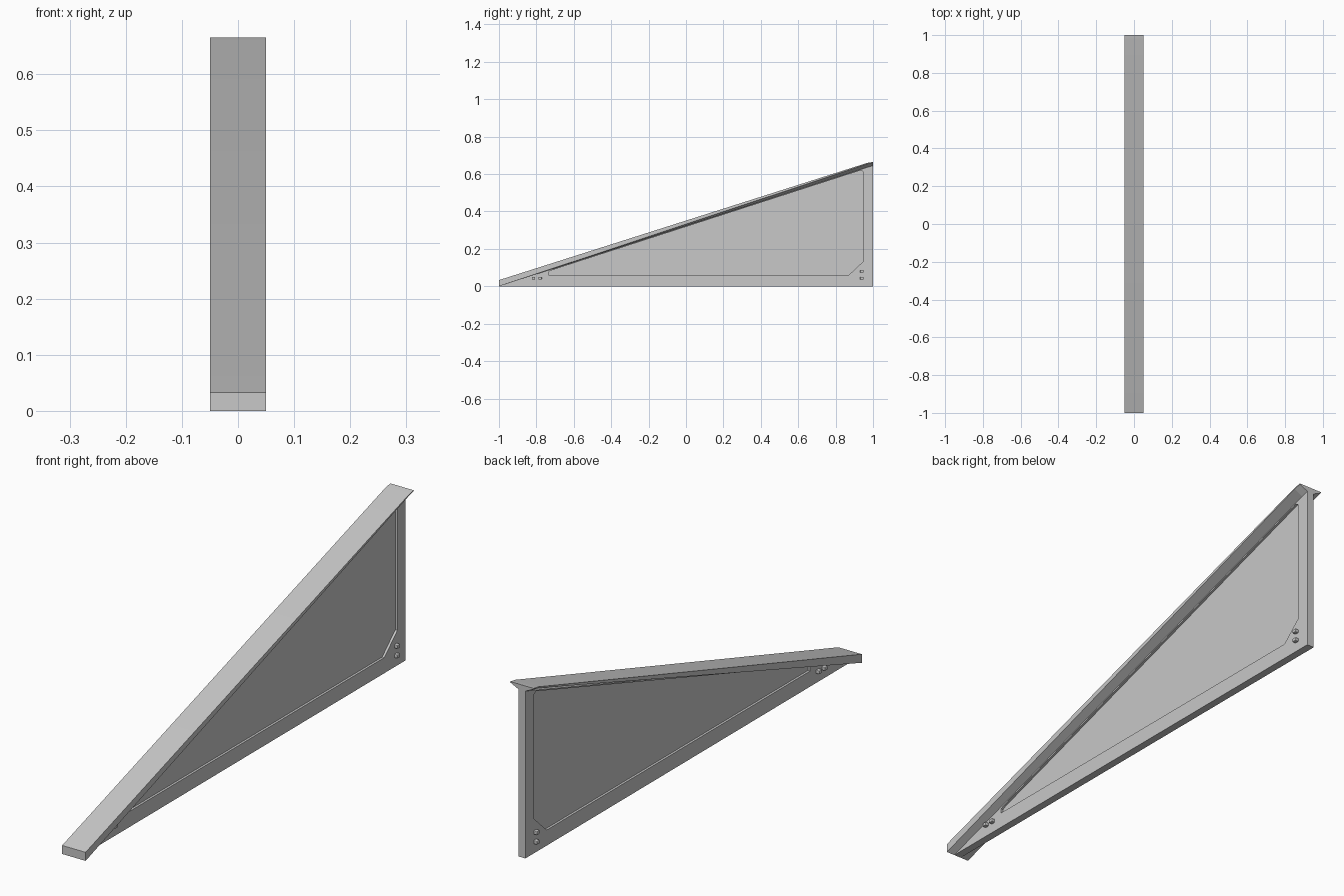
import bpy, bmesh

cube = bpy.data.objects.get("Cube")
if cube:
    bpy.data.objects.remove(cube, do_unlink=True)

grey = bpy.data.materials.new("mid_grey")
grey.use_nodes = True
colour = (0.58, 0.58, 0.58, 1)
grey.diffuse_color = colour
grey.node_tree.nodes["Principled BSDF"].inputs["Base Color"].default_value = colour


def loft(name, sections):
    """Skin a row of matching closed cross-sections and cap both ends."""
    bm = bmesh.new()
    rings = [[bm.verts.new(p) for p in s] for s in sections]
    n = len(rings[0])
    for a, b in zip(rings, rings[1:]):
        for i in range(n):
            j = (i + 1) % n
            bm.faces.new((a[i], a[j], b[j], b[i]))
    bm.faces.new(rings[0])
    bm.faces.new(rings[-1])
    bmesh.ops.recalc_face_normals(bm, faces=bm.faces)
    mesh = bpy.data.meshes.new(name)
    bm.to_mesh(mesh)
    bm.free()
    mesh.materials.append(grey)
    obj = bpy.data.objects.new(name, mesh)
    bpy.context.collection.objects.link(obj)
    return obj


def plate(name, outline, x0, x1):
    """Extrude a side outline (y, z) between two x positions."""
    return loft(name, [[(x, y, z) for y, z in outline] for x in (x0, x1)])


def activate(obj):
    bpy.ops.object.select_all(action="DESELECT")
    obj.select_set(True)
    bpy.context.view_layer.objects.active = obj


HALF = 0.015    # half thickness of the web
FLOOR = 0.006   # half thickness inside the recess
WIDE = 0.05     # half width of the flange

# Triangular web with a recessed field on each side
web = plate("web_panel", [(-1, 0), (1, 0), (1, 0.652)], -HALF, HALF)
recess = [(-0.735, 0.06), (0.87, 0.06), (0.95, 0.135), (0.95, 0.61),
          (0.935, 0.62), (-0.72, 0.085), (-0.735, 0.077)]
for side in (-1, 1):
    cutter = plate("recess_cutter", recess, side * FLOOR, side * WIDE)
    cutter.hide_render = True
    mod = web.modifiers.new("recess", "BOOLEAN")
    mod.operation = "DIFFERENCE"
    mod.solver = "EXACT"
    mod.object = cutter
    activate(web)
    bpy.ops.object.modifier_apply(modifier=mod.name)
    bpy.data.objects.remove(cutter, do_unlink=True)


# Sloping top flange: underside flat at the front, flared at the back
def flange_section(y, top, edge, root):
    right = [(WIDE, y, top), (WIDE, y, edge), (HALF, y, root)]
    return right + [(-x, y, z) for x, y, z in reversed(right)]


flange = loft("top_flange", [
    flange_section(-1, 0.033, 0, 0),
    flange_section(0.97, 0.66, 0.655, 0.636),
    flange_section(1, 0.665, 0.662, 0.645),
])
activate(flange)
bpy.ops.object.shade_smooth_by_angle(angle=0.2)

# Small bolt heads in pairs near both lower corners
for side, label in ((1, "left"), (-1, "right")):
    for k, (y, z) in enumerate([(-0.815, 0.043), (-0.78, 0.043),
                                (0.94, 0.043), (0.94, 0.08)]):
        head = [(y - 0.009, z - 0.007), (y + 0.009, z - 0.007),
                (y + 0.009, z + 0.007), (y - 0.009, z + 0.007)]
        bolt = plate(f"bolt_{label}_{k + 1}", head, side * 0.012, side * 0.029)
        bevel = bolt.modifiers.new("soft_edges", "BEVEL")
        bevel.width = 0.003
        bevel.segments = 2
